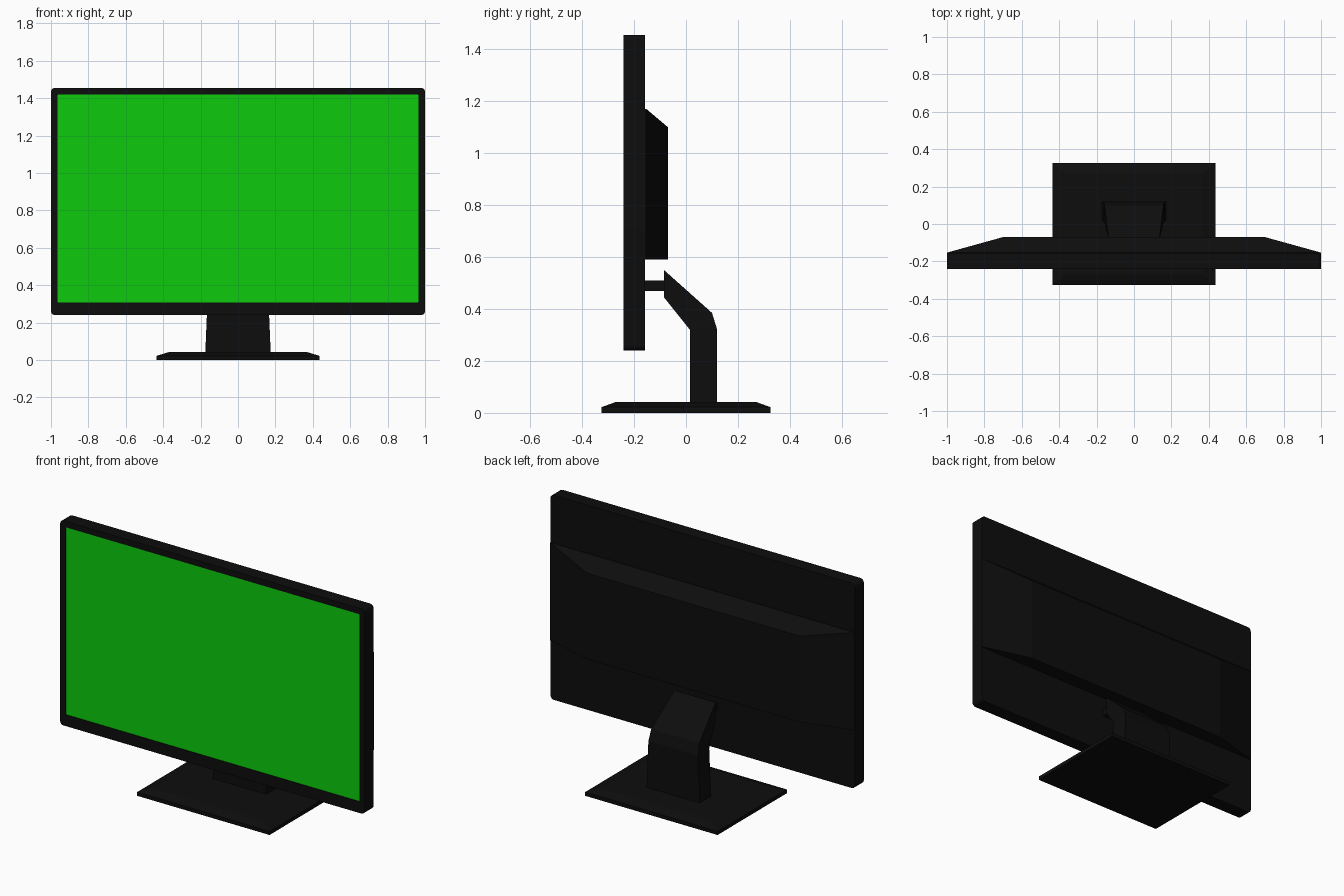
import bpy, bmesh, math

if "Cube" in bpy.data.objects:
    bpy.data.objects.remove(bpy.data.objects["Cube"])


def material(name, rgb):
    m = bpy.data.materials.new(name)
    m.diffuse_color = (*rgb, 1)
    m.use_nodes = True
    m.node_tree.nodes["Principled BSDF"].inputs["Base Color"].default_value = m.diffuse_color
    return m


BLACK = material("black_plastic", (0.004, 0.004, 0.004))
GREEN = material("screen_green", (0.004, 0.6, 0.004))


def loft(name, loops, mat, smooth=False):
    """Skin a stack of equal-length loops and cap both ends."""
    bm = bmesh.new()
    rings = [[bm.verts.new(p) for p in loop] for loop in loops]
    for a, b in zip(rings, rings[1:]):
        n = len(a)
        for i in range(n):
            j = (i + 1) % n
            bm.faces.new((a[i], a[j], b[j], b[i]))
    bm.faces.new(rings[0])
    bm.faces.new(rings[-1])
    bmesh.ops.recalc_face_normals(bm, faces=bm.faces)
    me = bpy.data.meshes.new(name)
    bm.to_mesh(me)
    bm.free()
    me.materials.append(mat)
    ob = bpy.data.objects.new(name, me)
    bpy.context.collection.objects.link(ob)
    if smooth:
        bpy.ops.object.select_all(action='DESELECT')
        ob.select_set(True)
        bpy.context.view_layer.objects.active = ob
        bpy.ops.object.shade_smooth_by_angle(angle=math.radians(35))
    return ob


def upright(w, z0, z1, y, r=0.0, seg=4):
    """Rectangle facing -y, half width w, optionally with round corners."""
    if r == 0:
        return [(w, y, z1), (-w, y, z1), (-w, y, z0), (w, y, z0)]
    pts = []
    corners = [(w - r, z1 - r), (-w + r, z1 - r), (-w + r, z0 + r), (w - r, z0 + r)]
    for k, (cx, cz) in enumerate(corners):
        for s in range(seg + 1):
            a = math.pi / 2 * (k + s / seg)
            pts.append((cx + r * math.cos(a), y, cz + r * math.sin(a)))
    return pts


def flat(w, d, z):
    return [(w, d, z), (-w, d, z), (-w, -d, z), (w, -d, z)]


# Display housing with a shallow recess for the screen
loft("display_frame", [
    upright(1.0, 0.24, 1.455, -0.157, 0.022),
    upright(1.0, 0.24, 1.455, -0.24, 0.022),
    upright(0.965, 0.307, 1.42, -0.24, 0.006),
    upright(0.965, 0.307, 1.42, -0.233, 0.006)], BLACK, True)

# Screen plate
loft("screen", [
    upright(0.965, 0.307, 1.42, -0.232, 0.006),
    upright(0.965, 0.307, 1.42, -0.236, 0.006)], GREEN)

# Tapered rear housing, flat underneath
loft("rear_housing", [
    upright(1.0, 0.59, 1.17, -0.165),
    upright(1.0, 0.59, 1.17, -0.153),
    upright(0.7, 0.59, 1.10, -0.07)], BLACK)

# Mount joining display and stand arm
loft("mount", [
    upright(0.1, 0.47, 0.51, -0.165),
    upright(0.1, 0.47, 0.51, -0.07)], BLACK)

# Bent stand arm: half width, front (y, z), back (y, z)
sections = [
    (0.175, (0.015, 0.035), (0.12, 0.035)),
    (0.163, (0.015, 0.32), (0.12, 0.32)),
    (0.158, (0.005, 0.3325), (0.10, 0.385)),
    (0.135, (-0.085, 0.445), (-0.085, 0.55))]
loft("stand_arm", [[(w, *b), (-w, *b), (-w, *f), (w, *f)]
                   for w, f, b in sections], BLACK)

# Base plate with sloped rim
loft("base", [flat(0.435, 0.325, 0), flat(0.435, 0.325, 0.022),
              flat(0.37, 0.27, 0.042)], BLACK)
